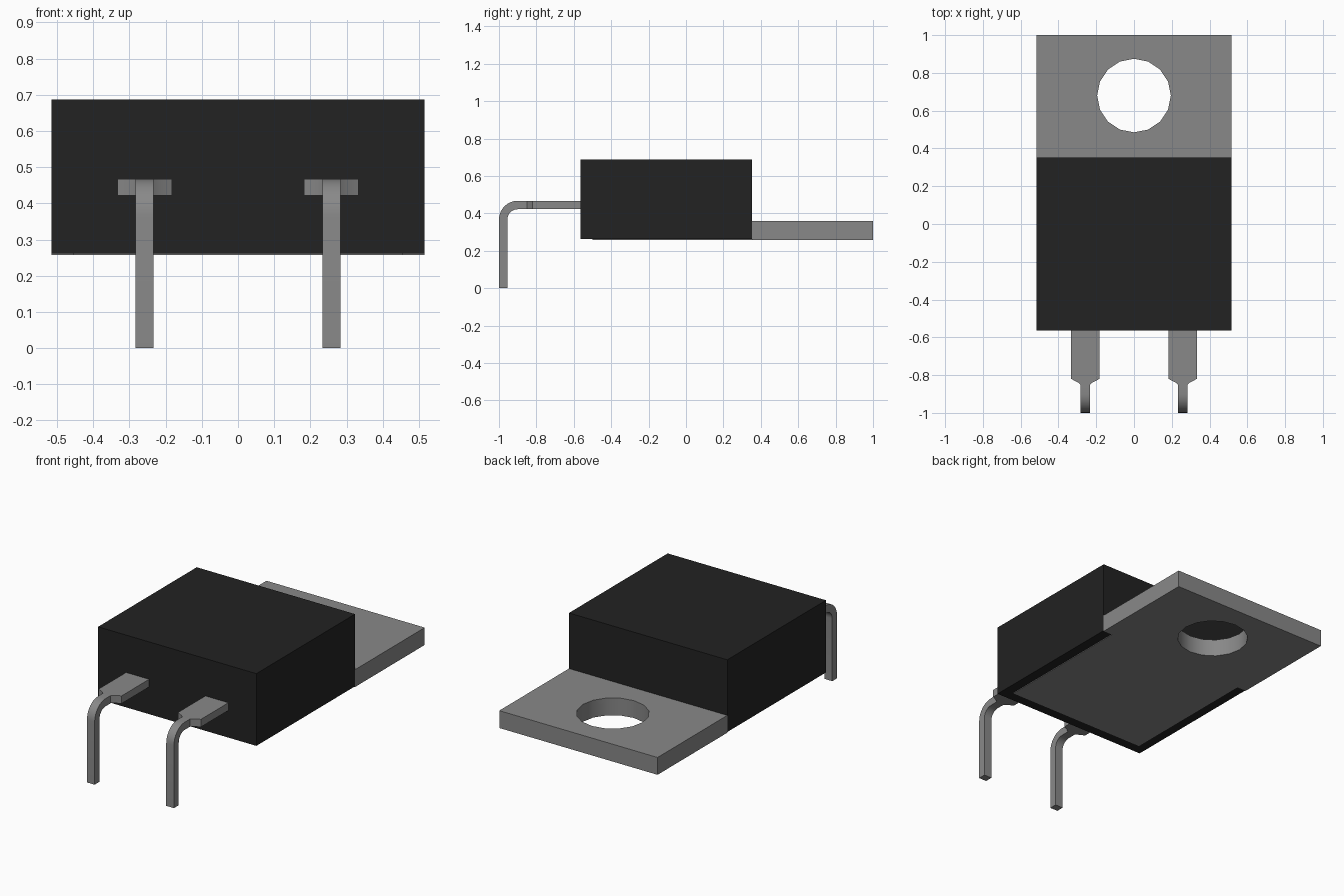
import bpy, bmesh, math

cube = bpy.data.objects.get("Cube")
if cube:
    bpy.data.objects.remove(cube, do_unlink=True)


def make_material(name, value, roughness):
    m = bpy.data.materials.new(name)
    m.use_nodes = True
    colour = (value, value, value, 1.0)
    m.diffuse_color = colour
    bsdf = m.node_tree.nodes["Principled BSDF"]
    bsdf.inputs["Base Color"].default_value = colour
    bsdf.inputs["Roughness"].default_value = roughness
    return m


black_plastic = make_material("black plastic", 0.016, 0.6)
grey_metal = make_material("grey metal", 0.25, 0.5)


def make_object(name, bm, material):
    bmesh.ops.recalc_face_normals(bm, faces=bm.faces)
    mesh = bpy.data.meshes.new(name)
    bm.to_mesh(mesh)
    bm.free()
    mesh.materials.append(material)
    obj = bpy.data.objects.new(name, mesh)
    bpy.context.collection.objects.link(obj)
    return obj


def prism(name, outline, z0, z1, material):
    """Extrude an xy outline from z0 up to z1."""
    bm = bmesh.new()
    face = bm.faces.new([bm.verts.new((x, y, z0)) for x, y in outline])
    out = bmesh.ops.extrude_face_region(bm, geom=[face])
    top = [v for v in out["geom"] if isinstance(v, bmesh.types.BMVert)]
    bmesh.ops.translate(bm, verts=top, vec=(0, 0, z1 - z0))
    return make_object(name, bm, material)


def activate(obj):
    bpy.ops.object.select_all(action='DESELECT')
    obj.select_set(True)
    bpy.context.view_layer.objects.active = obj


def smooth(obj):
    activate(obj)
    bpy.ops.object.shade_smooth_by_angle(angle=math.radians(30))


# Moulded body
W, FRONT, BACK = 0.515, -0.565, 0.352
prism("body", [(-W, FRONT), (W, FRONT), (W, BACK), (-W, BACK)],
      0.262, 0.687, black_plastic)

# Heat sink plate: narrow under the body, full width behind it
N, START = 0.455, -0.50
half = [(N, START), (N, BACK), (W, BACK), (W, 1.0)]
tab = prism("mounting_tab", half + [(-x, y) for x, y in reversed(half)],
            0.258, 0.36, grey_metal)

# Mounting hole
R = 0.195
ring = [(R * math.cos(math.tau * i / 16), 0.68 + R * math.sin(math.tau * i / 16))
        for i in range(16)]
cutter = prism("hole_cutter", ring, 0.1, 0.5, grey_metal)
cutter.hide_render = True
activate(tab)
mod = tab.modifiers.new("hole", 'BOOLEAN')
mod.operation = 'DIFFERENCE'
mod.solver = 'EXACT'
mod.object = cutter
bpy.ops.object.modifier_apply(modifier=mod.name)
bpy.data.objects.remove(cutter, do_unlink=True)
smooth(tab)


# Bent leads: rectangular sections swept along the lead
def lead(name, cx):
    z_low, z_top = 0.422, 0.467
    thick = z_top - z_low
    outer, bend_y = 0.10, -0.90
    bend_z = z_top - outer
    # each section: (half width, outer point yz, inner point yz)
    sections = [(w, (y, z_top), (y, z_low)) for w, y in
                ((0.075, FRONT + 0.01), (0.075, -0.82), (0.04, -0.838), (0.025, -0.85))]
    steps = 8
    for i in range(steps + 1):
        a = math.pi / 2 * (1 + i / steps)
        c, s = math.cos(a), math.sin(a)
        inner = outer - thick
        sections.append((0.025, (bend_y + outer * c, bend_z + outer * s),
                         (bend_y + inner * c, bend_z + inner * s)))
    sections.append((0.025, (bend_y - outer, 0), (bend_y - outer + thick, 0)))

    bm = bmesh.new()
    rings = [[bm.verts.new((cx + sx * w, *p))
              for sx, p in ((-1, o), (1, o), (1, i), (-1, i))]
             for w, o, i in sections]
    for a, b in zip(rings, rings[1:]):
        for k in range(4):
            j = (k + 1) % 4
            bm.faces.new((a[k], a[j], b[j], b[k]))
    bm.faces.new(rings[0])
    bm.faces.new(rings[-1])
    smooth(make_object(name, bm, grey_metal))


lead("left_lead", 0.258)
lead("right_lead", -0.258)
